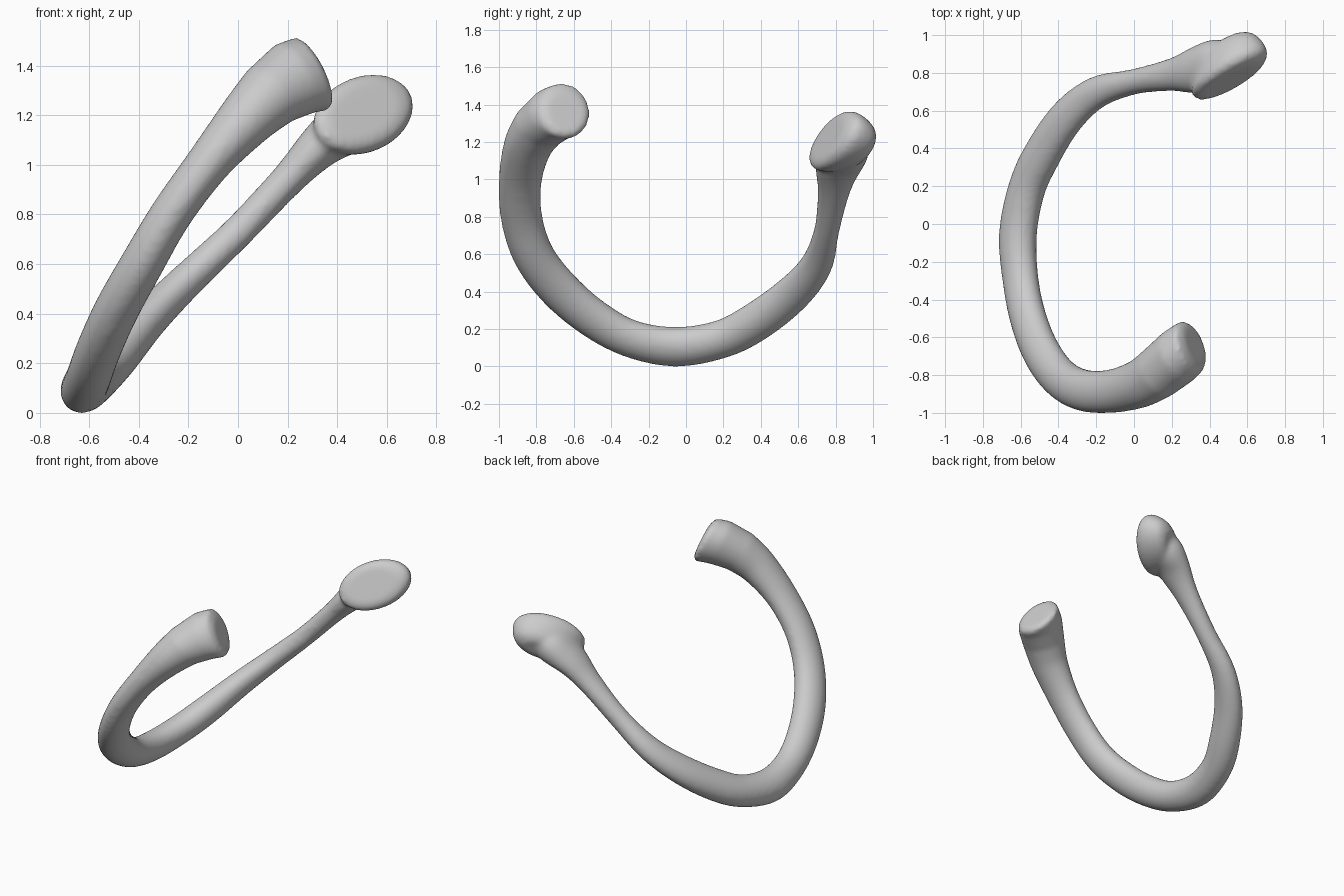
import bpy, bmesh, math
from mathutils import Vector

if "Cube" in bpy.data.objects:
    bpy.data.objects.remove(bpy.data.objects["Cube"])

bm = bmesh.new()


def ring(c, a, b, ra, rb, n=32):
    return [bm.verts.new(c + a * ra * math.cos(2 * math.pi * i / n)
                         + b * rb * math.sin(2 * math.pi * i / n)) for i in range(n)]


def skin(rings):
    n = len(rings[0])
    for r, s in zip(rings, rings[1:]):
        for i in range(n):
            j = (i + 1) % n
            bm.faces.new((r[i], r[j], s[j], s[i]))
    bm.faces.new(rings[0][::-1])
    bm.faces.new(rings[-1])


def spline(p, steps):
    p = [p[0]] + p + [p[-1]]
    out = []
    for k in range(1, len(p) - 2):
        for s in range(steps):
            t = s / steps
            out.append([0.5 * (2 * b + (c - a) * t + (2 * a - 5 * b + 4 * c - d) * t * t
                               + (3 * b - a - 3 * c + d) * t ** 3)
                        for a, b, c, d in zip(*p[k - 1:k + 3])])
    return out + [p[-1]]


# Curved shaft: x, y, z, half thickness across the bend plane, half width in it
path = [
    (0.13, -0.785, 1.28, 0.137, 0.142),
    (0.03, -0.845, 1.18, 0.115, 0.13),
    (-0.12, -0.885, 1.005, 0.09, 0.116),
    (-0.27, -0.88, 0.80, 0.085, 0.112),
    (-0.39, -0.815, 0.595, 0.088, 0.112),
    (-0.49, -0.68, 0.415, 0.09, 0.114),
    (-0.56, -0.50, 0.26, 0.09, 0.11),
    (-0.60, -0.30, 0.15, 0.09, 0.106),
    (-0.615, -0.06, 0.105, 0.094, 0.112),
    (-0.57, 0.18, 0.143, 0.094, 0.107),
    (-0.49, 0.36, 0.23, 0.092, 0.11),
    (-0.36, 0.56, 0.38, 0.08, 0.105),
    (-0.20, 0.695, 0.54, 0.071, 0.088),
    (0.0, 0.753, 0.73, 0.066, 0.068),
    (0.20, 0.79, 0.94, 0.069, 0.088),
    (0.33, 0.815, 1.075, 0.09, 0.125),
    (0.44, 0.855, 1.16, 0.115, 0.125),
    (0.50, 0.865, 1.20, 0.10, 0.10),
]
pts = spline(path, 5)
plane = Vector((0.8, 0, -0.58)).normalized()
rings = []

# Blunt free end, turned toward +x
for c, n, ra, rb in (((0.325, -0.64, 1.36), (0.86, 0.3, 0.38), 0.12, 0.11),
                     ((0.30, -0.65, 1.367), (0.86, 0.3, 0.38), 0.163, 0.145),
                     ((0.235, -0.70, 1.35), (0.8, 0.45, 0.5), 0.16, 0.148)):
    n = -Vector(n).normalized()
    a = (plane - n * plane.dot(n)).normalized()
    rings.append(ring(Vector(c), a, n.cross(a), ra, rb))

for i, p in enumerate(pts):
    t = (Vector(pts[min(i + 1, len(pts) - 1)][:3]) - Vector(pts[max(i - 1, 0)][:3])).normalized()
    a = (plane - t * plane.dot(t)).normalized()
    rings.append(ring(Vector(p[:3]), a, t.cross(a), p[3], p[4]))
skin(rings)

# Flared oval head with a flat face and a domed back
u = Vector((0.35, 0.23, 0.17)).normalized()
n = Vector((0.45, -0.85, 0.42))
n = (n - u * n.dot(u)).normalized()
w = u.cross(n)
face = Vector((0.51, 0.767, 1.215))
back = Vector((-0.12, 0.95, -0.28))
skin([ring(face + back * d, u, w, 0.24 * s, 0.155 * s)
      for d, s in ((-0.012, 0.7), (0, 0.9), (0.025, 1.0), (0.06, 0.99), (0.10, 0.92),
                   (0.14, 0.82), (0.18, 0.66), (0.205, 0.42))])

bmesh.ops.recalc_face_normals(bm, faces=bm.faces)
mesh = bpy.data.meshes.new("curved_bone")
bm.to_mesh(mesh)
bm.free()
bone = bpy.data.objects.new("curved_bone", mesh)
bpy.context.collection.objects.link(bone)

# Fuse shaft and head into one soft surface
rm = bone.modifiers.new("fuse", 'REMESH')
rm.mode = 'VOXEL'
rm.voxel_size = 0.014
rm.use_smooth_shade = True
sm = bone.modifiers.new("soften", 'SMOOTH')
sm.factor = 0.5
sm.iterations = 12
